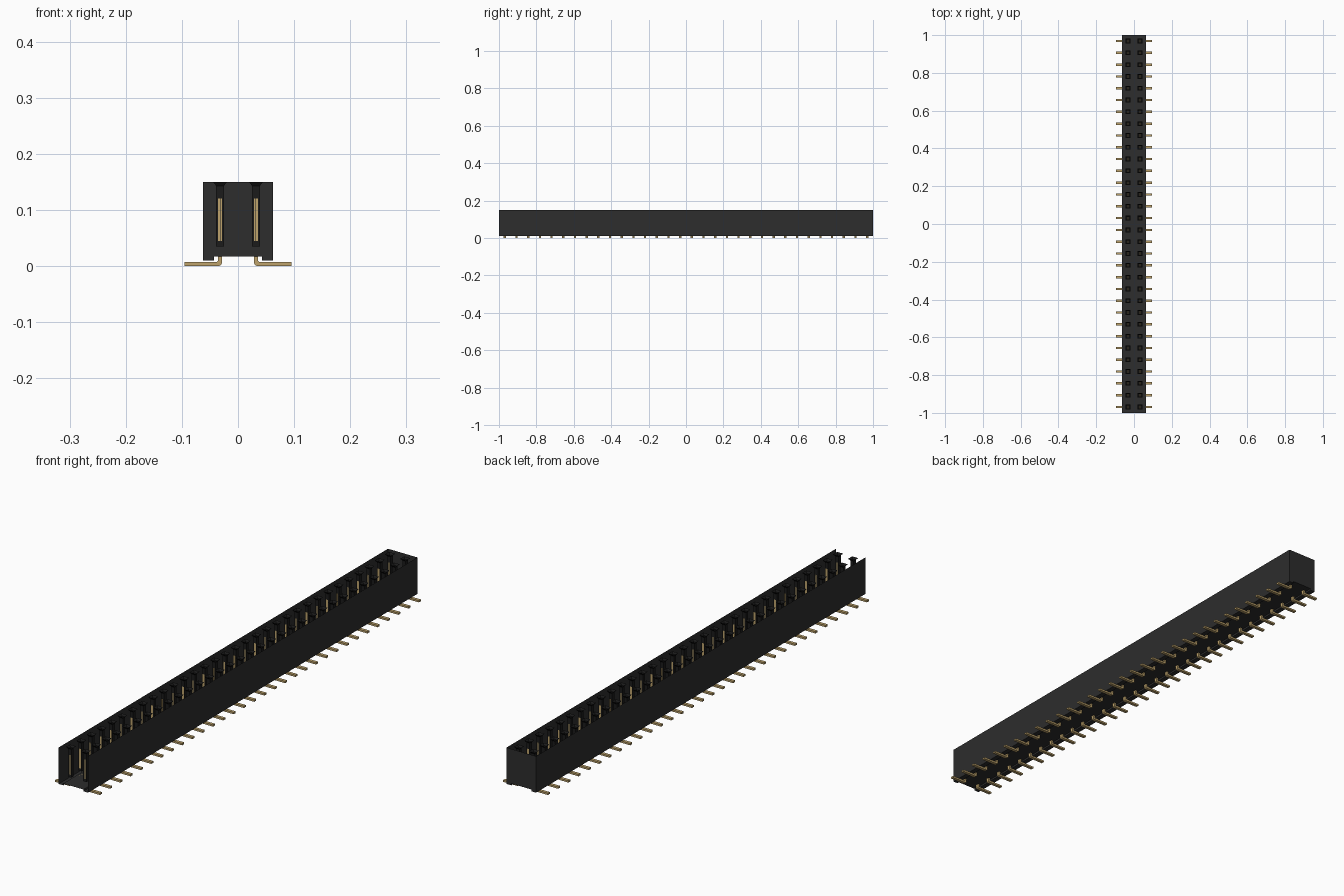
import bpy, bmesh
from mathutils import Vector

cube = bpy.data.objects.get("Cube")
if cube:
    bpy.data.objects.remove(cube, do_unlink=True)

ROWS = 32
PITCH = 2.0 / ROWS
COL_X = 0.032
HALF_W = 0.0625
TOP = 0.15


def material(name, rgb, metallic=0.0):
    m = bpy.data.materials.new(name)
    m.use_nodes = True
    m.diffuse_color = (*rgb, 1)
    bsdf = m.node_tree.nodes["Principled BSDF"]
    bsdf.inputs["Base Color"].default_value = (*rgb, 1)
    bsdf.inputs["Roughness"].default_value = 0.6
    return m


BLACK = material("black plastic", (0.026, 0.026, 0.026))
DARK = material("dark socket plastic", (0.011, 0.011, 0.011))
GOLD = material("gold contact", (0.52, 0.37, 0.15))


def finish(name, bm, mat):
    mesh = bpy.data.meshes.new(name)
    bm.to_mesh(mesh)
    bm.free()
    mesh.materials.append(mat)
    obj = bpy.data.objects.new(name, mesh)
    bpy.context.collection.objects.link(obj)
    return obj


def square_ring(bm, x, y, z, half):
    return [bm.verts.new((x + sx * half, y + sy * half, z))
            for sx, sy in ((-1, -1), (1, -1), (1, 1), (-1, 1))]


def box(bm, centre, size):
    r = bmesh.ops.create_cube(bm, size=1)
    for v in r["verts"]:
        v.co = Vector(a * b for a, b in zip(v.co, size)) + Vector(centre)


def extrude_profile(bm, profile, y, width):
    """Closed x-z profile turned into a solid centred on y."""
    rings = [[bm.verts.new((px, y + s * width / 2, pz)) for px, pz in profile]
             for s in (-1, 1)]
    n = len(profile)
    faces = [bm.faces.new(rings[0]), bm.faces.new(rings[1][::-1])]
    for i in range(n):
        j = (i + 1) % n
        faces.append(bm.faces.new((rings[0][i], rings[1][i], rings[1][j], rings[0][j])))
    bmesh.ops.recalc_face_normals(bm, faces=faces)


# Housing: thin open-topped shell with a stepped floor, open at the front
bm = bmesh.new()
section = [(-HALF_W, TOP), (-HALF_W, 0.010), (-0.043, 0.010), (-0.043, 0.017),
           (0.043, 0.017), (0.043, 0.010), (HALF_W, 0.010), (HALF_W, TOP)]
front = [bm.verts.new((x, -1, z)) for x, z in section]
back = [bm.verts.new((x, 1, z)) for x, z in section]
for i in range(len(section) - 1):
    bm.faces.new((front[i], front[i + 1], back[i + 1], back[i]))
bm.faces.new(back)
bmesh.ops.recalc_face_normals(bm, faces=bm.faces[:])
finish("housing", bm, BLACK)

# Every socket position on the two-column grid
grid = [(side, -1 + PITCH * (i + 0.5)) for side in (-1, 1) for i in range(ROWS)]

sockets, contacts, feet = bmesh.new(), bmesh.new(), bmesh.new()

# Foot profile: short stem, rounded bend, flat solder tail
foot = [(0.0285, 0.017), (0.0285, 0.006), (0.030, 0.002), (0.034, 0.0),
        (0.095, 0.0), (0.095, 0.007), (0.038, 0.007), (0.036, 0.009), (0.036, 0.017)]

for side, y in grid:
    x = side * COL_X
    # Square socket tube with a flared mouth
    rings = [square_ring(sockets, x, y, z, h)
             for z, h in ((TOP, 0.0125), (0.143, 0.007), (0.035, 0.007))]
    for a, b in zip(rings, rings[1:]):
        for i in range(4):
            j = (i + 1) % 4
            sockets.faces.new((a[i], a[j], b[j], b[i]))
    sockets.faces.new(rings[-1])
    # Paired contact leaves reaching through the tube walls
    for leaf in (-1, 1):
        box(contacts, (x + leaf * 0.002, y, 0.0825), (0.003, 0.0146, 0.075))
    extrude_profile(feet, [(side * px, pz) for px, pz in foot], y, 0.012)

finish("socket_tubes", sockets, DARK)
finish("contact_leaves", contacts, GOLD)
finish("solder_feet", feet, GOLD)
